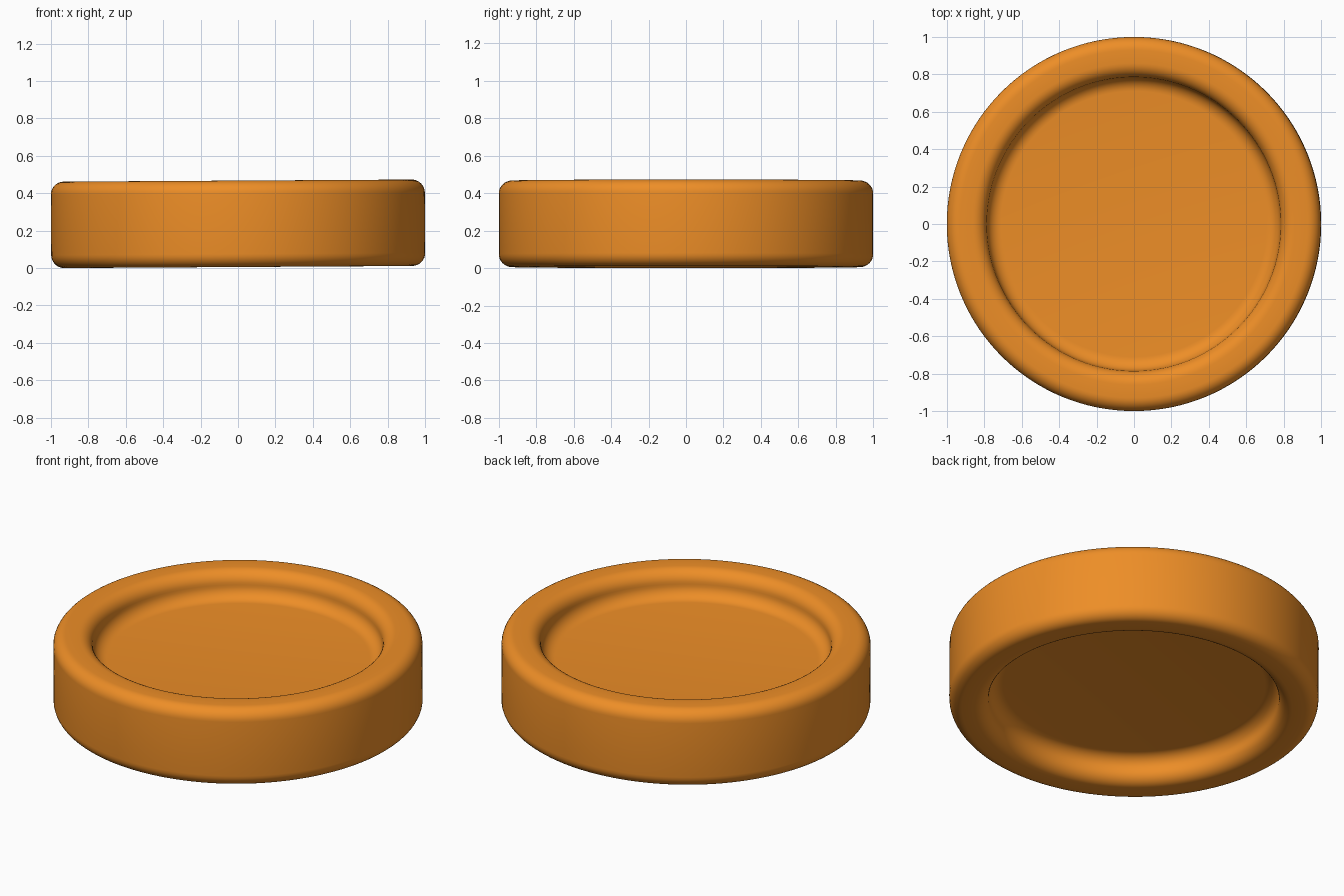
import bpy, bmesh, math
from mathutils import Vector

if "Cube" in bpy.data.objects:
    bpy.data.objects.remove(bpy.data.objects["Cube"])

THICK, RADIUS = 0.462, 1.0
EDGE, LIP, INNER = 0.07, 0.075, 0.785   # outer rounding, recess rounding, recess radius
STEPS, SEGMENTS = 8, 128
TILT = 0.006


def arc(cx, cz, r, start, end):
    """Points of a rounded corner in the radius/height plane."""
    angles = [math.radians(start + (end - start) * i / STEPS) for i in range(STEPS + 1)]
    return [(cx + r * math.cos(a), cz + r * math.sin(a)) for a in angles]


# upper half of the cross-section: floor, concave fillet, rounded lip, outer edge
h = THICK / 2
floor_z = h - 2 * LIP
upper = [(0, floor_z)]
upper += arc(INNER - LIP, floor_z + LIP, LIP, -90, 0)
upper += arc(INNER + LIP, h - LIP, LIP, 180, 90)[1:]
upper += arc(RADIUS - EDGE, h - EDGE, EDGE, 90, 0)
profile = upper + [(r, -z) for r, z in reversed(upper)]

# spin the profile into the double-sided dished disc
bm = bmesh.new()
verts = [bm.verts.new((r, 0, z)) for r, z in profile]
edges = [bm.edges.new(pair) for pair in zip(verts, verts[1:])]
bmesh.ops.spin(bm, geom=verts + edges, cent=Vector(), axis=Vector((0, 0, 1)),
               angle=math.tau, steps=SEGMENTS, use_duplicate=False)
bmesh.ops.remove_doubles(bm, verts=bm.verts, dist=1e-4)
bmesh.ops.recalc_face_normals(bm, faces=bm.faces)
mesh = bpy.data.meshes.new("dished_disc")
bm.to_mesh(mesh)
bm.free()

disc = bpy.data.objects.new("dished_disc", mesh)
bpy.context.collection.objects.link(disc)
disc.rotation_euler.y = -TILT            # very slight lean, right side higher
disc.location.z = h + (RADIUS - EDGE) * TILT

orange = bpy.data.materials.new("orange")
orange.diffuse_color = (0.85, 0.27, 0.02, 1)
orange.use_nodes = True
orange.node_tree.nodes["Principled BSDF"].inputs["Base Color"].default_value = orange.diffuse_color
mesh.materials.append(orange)

bpy.context.view_layer.objects.active = disc
disc.select_set(True)
bpy.ops.object.shade_smooth_by_angle(angle=math.radians(40))
